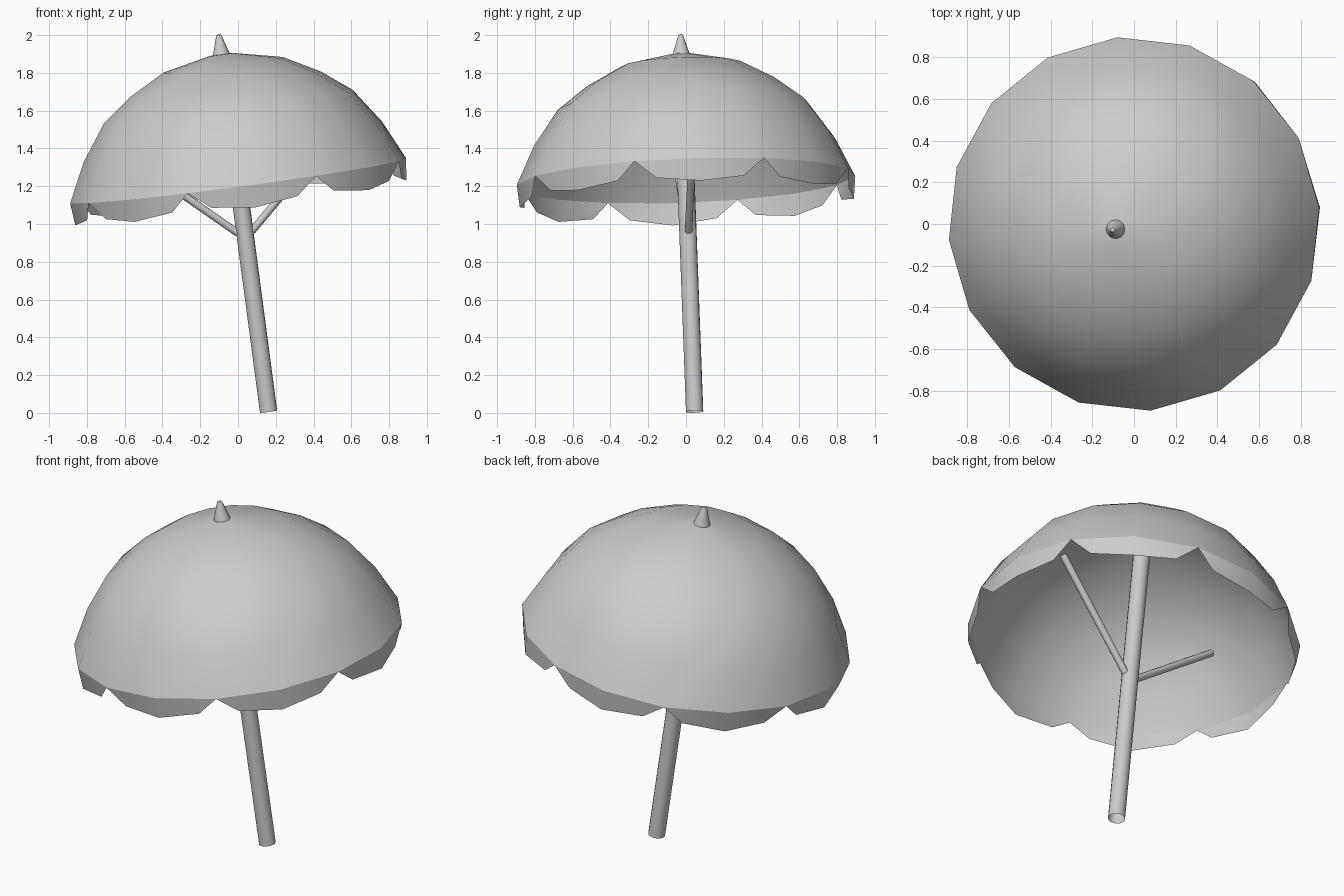
import bpy, bmesh
from math import sin, cos, radians, pi
from mathutils import Vector, Matrix, Quaternion

if "Cube" in bpy.data.objects:
    bpy.data.objects.remove(bpy.data.objects["Cube"])

# Tilted frame: origin at the rim centre, local z along the leaning pole
axis = Vector((-0.131, -0.037, 0.991)).normalized()
tilt = Vector((0, 0, 1)).rotation_difference(axis).to_matrix().to_4x4()
FRAME = Matrix.Translation((0, 0, 1.23)) @ tilt @ Matrix.Rotation(radians(5), 4, 'Z')


def finish(name, bm, angle=40):
    bmesh.ops.remove_doubles(bm, verts=bm.verts, dist=1e-5)
    bmesh.ops.recalc_face_normals(bm, faces=bm.faces)
    me = bpy.data.meshes.new(name)
    bm.to_mesh(me)
    bm.free()
    ob = bpy.data.objects.new(name, me)
    bpy.context.collection.objects.link(ob)
    me.transform(FRAME)
    bpy.ops.object.select_all(action='DESELECT')
    ob.select_set(True)
    bpy.context.view_layer.objects.active = ob
    bpy.ops.object.shade_smooth_by_angle(angle=radians(angle))
    return ob


def lathe(name, profile, sides, matrix=Matrix()):
    """Revolve (radius, height) points around z."""
    bm = bmesh.new()
    rings = [[bm.verts.new((r * cos(2 * pi * k / sides), r * sin(2 * pi * k / sides), h))
              for k in range(sides)] for r, h in profile]
    for a, b in zip(rings, rings[1:]):
        for k in range(sides):
            n = (k + 1) % sides
            bm.faces.new((a[k], a[n], b[n], b[k]))
    bmesh.ops.transform(bm, matrix=matrix, verts=bm.verts)
    return finish(name, bm)


# Domed canopy
lathe("canopy", [(0.90, 0), (0.80, 0.207), (0.667, 0.395), (0.51, 0.515),
                 (0.322, 0.617), (0.065, 0.673), (0, 0.678)], 16)

# Scalloped valance: eight scallops, each spanning two rim segments
bm = bmesh.new()
rim = [Vector((0.9 * cos(k * pi / 8), 0.9 * sin(k * pi / 8), 0)) for k in range(16)]


def hang(p, drop):
    return bm.verts.new((p.x * 0.987, p.y * 0.987, -drop))


for k in range(0, 16, 2):
    mid = rim[k]
    for side in (-1, 1):
        notch = rim[(k + side) % 16]
        loop = [bm.verts.new(notch), hang(mid.lerp(notch, 0.68), 0.093),
                hang(mid, 0.12), bm.verts.new(mid)]
        bm.faces.new(loop if side < 0 else loop[::-1])
finish("valance", bm)

# Pole and tip
lathe("pole", [(0.046, -1.235), (0.046, 0.67)], 16)
lathe("tip", [(0, 0.665), (0.048, 0.665), (0.017, 0.765), (0.011, 0.778), (0, 0.783)], 16)

# Two braces branching from the pole
for name, s in (("right_brace", 1), ("left_brace", -1)):
    start, end = Vector((s * 0.038, 0, -0.275)), Vector((s * 0.57, 0, 0.21))
    d = end - start
    m = Matrix.Translation(start) @ d.to_track_quat('Z', 'Y').to_matrix().to_4x4()
    L = d.length
    lathe(name, [(0, 0), (0.02, 0), (0.02, L), (0, L)], 12, m)
